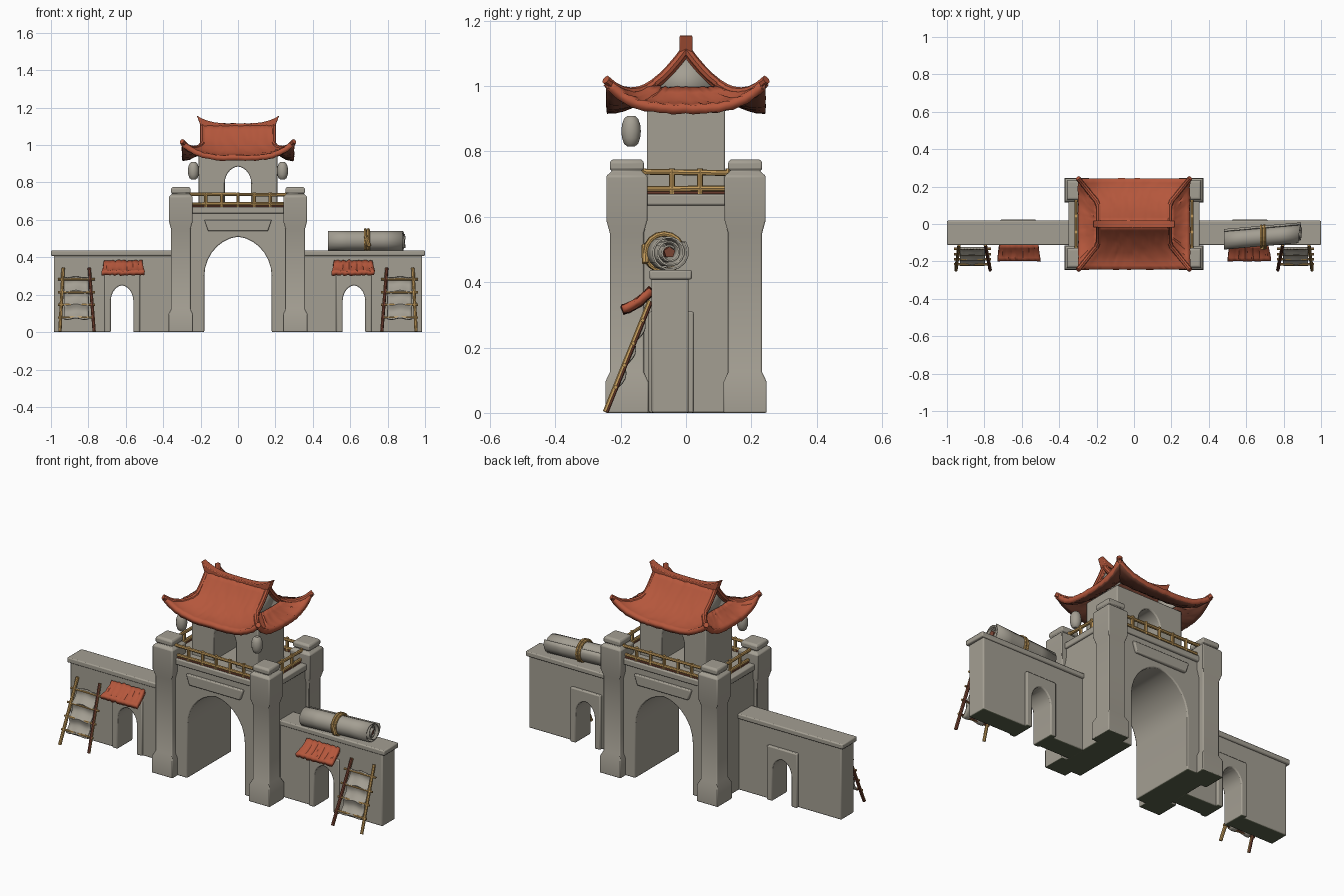
import bpy, bmesh, math, random
from mathutils import Vector

if "Cube" in bpy.data.objects:
    bpy.data.objects.remove(bpy.data.objects["Cube"])
random.seed(4)

def material(name, rgb):
    m = bpy.data.materials.new(name)
    m.diffuse_color = (*rgb, 1)
    m.use_nodes = True
    m.node_tree.nodes["Principled BSDF"].inputs["Base Color"].default_value = m.diffuse_color
    return m

STONE = material("grey_stone", (0.37, 0.345, 0.29))
MOSS = material("dark_moss", (0.10, 0.115, 0.07))
TILE = material("red_tile", (0.46, 0.095, 0.045))
BAMBOO = material("yellow_bamboo", (0.55, 0.33, 0.105))
BROWN = material("red_brown_wood", (0.20, 0.06, 0.035))

def finish(name, bm, mat, bevel=0, solid=0):
    bmesh.ops.recalc_face_normals(bm, faces=bm.faces)
    bm.normal_update()
    if solid and sum(f.normal.z for f in bm.faces) < 0:
        bmesh.ops.reverse_faces(bm, faces=bm.faces)
        bm.normal_update()
    # Second colour: mossy soles on stone, brown rear faces on bamboo, brown undersides on tiles
    for f in bm.faces:
        if mat == STONE and f.normal.z < -.9 and f.calc_center_median().z < .01:
            f.material_index = 1
        if mat == BAMBOO and "ladder" in name and f.normal.y > .45:
            f.material_index = 1
    me = bpy.data.meshes.new(name)
    bm.to_mesh(me)
    bm.free()
    ob = bpy.data.objects.new(name, me)
    bpy.context.collection.objects.link(ob)
    me.materials.append(mat)
    me.materials.append(MOSS if mat == STONE else BROWN)
    bpy.ops.object.select_all(action='DESELECT')
    ob.select_set(True)
    bpy.context.view_layer.objects.active = ob
    bpy.ops.object.shade_smooth_by_angle(angle=math.radians(35))
    if solid:
        s = ob.modifiers.new("thick", 'SOLIDIFY')
        s.thickness, s.offset = solid, 0
        s.material_offset = 1 if mat == TILE else 0
    if bevel:
        b = ob.modifiers.new("soft", 'BEVEL')
        b.width, b.segments, b.limit_method = bevel, 2, 'ANGLE'
    return ob

def extrude_xz(name, pts, y0, y1, mat, bevel=0.006):
    """Front-facing outline pushed from y0 to y1."""
    bm = bmesh.new()
    a = [bm.verts.new((x, y0, z)) for x, z in pts]
    b = [bm.verts.new((x, y1, z)) for x, z in pts]
    bm.faces.new(a)
    bm.faces.new(b[::-1])
    for i in range(len(a)):
        j = (i + 1) % len(a)
        bm.faces.new((a[i], a[j], b[j], b[i]))
    return finish(name, bm, mat, bevel)

def arched(x0, x1, z0, z1, cx, hw, spring, apex, n=14):
    """Rectangle outline with a slightly pointed archway cut in its foot."""
    pts = [(x0, z0), (x0, z1), (x1, z1), (x1, z0), (cx + hw, z0)]
    for i in range(n + 1):
        a = math.pi * i / n
        c, s = math.cos(a), math.sin(a)
        pts.append((cx + hw * c, spring + (apex - spring) * (0.92 * s + 0.08 * (1 - abs(c)))))
    return pts + [(cx - hw, z0)]

def box(name, x0, x1, y0, y1, z0, z1, mat=STONE, bevel=0.006):
    return extrude_xz(name, [(x0, z0), (x0, z1), (x1, z1), (x1, z0)], y0, y1, mat, bevel)

def rods(name, paths, r, mat, sides=8):
    """Round bars following each path of points."""
    bm = bmesh.new()
    for path in paths:
        for p, q in zip(path, path[1:]):
            p, q = Vector(p), Vector(q)
            d = q - p
            res = bmesh.ops.create_cone(bm, cap_ends=True, segments=sides, radius1=r, radius2=r, depth=d.length + r * 0.5)
            rot = d.to_track_quat('Z', 'Y')
            for v in res['verts']:
                v.co = rot @ v.co + (p + q) / 2
    return finish(name, bm, mat)

def sheet(name, f, nu, nv, mat, solid):
    """Grid surface from f(u, v), thickened."""
    bm = bmesh.new()
    g = [[bm.verts.new(f(i / nu, j / nv)) for j in range(nv + 1)] for i in range(nu + 1)]
    for i in range(nu):
        for j in range(nv):
            bm.faces.new((g[i][j], g[i + 1][j], g[i + 1][j + 1], g[i][j + 1]))
    return finish(name, bm, mat, 0, solid)

# Gate body with big archway, lintel plates and floor
extrude_xz("gate_body", arched(-.34, .34, 0, .65, 0, .18, .30, .51), -.2, .2, STONE)
box("gate_floor", -.35, .35, -.212, .212, .635, .67)
for s in (-1, 1):
    y0, y1 = sorted((s * .19, s * .215))
    extrude_xz("lintel_plate", [(-.16, .54), (-.18, .6), (.18, .6), (.16, .54)], y0, y1, STONE)

# Corner pillars: stacked square rings
PROFILE = [(0, .066), (.095, .066), (.125, .052), (.55, .052), (.59, .063), (.725, .063),
           (.74, .045), (.745, .052), (.768, .052), (.776, .044)]
for sx in (-1, 1):
    for sy in (-1, 1):
        bm = bmesh.new()
        rings = [[bm.verts.new((sx * .306 + a * h, sy * .181 + b * h, z))
                  for a, b in ((-1, -1), (1, -1), (1, 1), (-1, 1))] for z, h in PROFILE]
        for r0, r1 in zip(rings, rings[1:]):
            for i in range(4):
                bm.faces.new((r0[i], r0[(i + 1) % 4], r1[(i + 1) % 4], r1[i]))
        bm.faces.new(rings[0])
        bm.faces.new(rings[-1])
        finish("corner_pillar", bm, STONE, 0.006)

# Upper tower
extrude_xz("tower", arched(-.21, .21, .66, .95, 0, .07, .80, .885), -.12, .12, STONE)

# Hip and gable roof
def roof_w(t):
    return .19 + max(0, t - .45) / .55 * .108

def roof_z(t, e):
    return .93 + .177 * (1 - t) ** 1.9 + .082 * abs(e) ** 3.5 * t ** 3

def jitter(e, k):
    return 0 if abs(e) > .97 else .002 * math.sin(k * e) + random.uniform(-.003, .003)

for s in (-1, 1):
    def slope(u, t):
        e = 2 * u - 1
        return (roof_w(t) * e, s * .243 * t, roof_z(t, e) + jitter(e, 50))
    def skirt(u, v):
        e, t = 2 * u - 1, .45 + .55 * v
        return (s * roof_w(t), .243 * t * e, roof_z(t, e) + jitter(e, 40))
    sheet("roof_slope", slope, 32, 10, TILE, .028)
    sheet("roof_skirt", skirt, 24, 6, TILE, .028)
    # Gable wall
    bm = bmesh.new()
    bm.faces.new([bm.verts.new((s * .178, y, z)) for y, z in ((-.11, .975), (.11, .975), (0, 1.1))])
    finish("gable_wall", bm, STONE, 0, .012)
    # Hip ridges
    for sy in (-1, 1):
        rods("hip_ridge", [[(s * roof_w(t), sy * .243 * t, roof_z(t, 1) + .006)
                            for t in [i / 10 for i in range(11)]]], .014, TILE)

# Main ridge with raised ends
def ridge_z(x):
    return 1.095 + .028 * (abs(x) / .22) ** 3
xs = [-.22 + .44 * i / 14 for i in range(15)]
extrude_xz("main_ridge", [(x * .9, ridge_z(x) - .025) for x in xs] +
           [(x, ridge_z(x) + .02 + .014 * (abs(x) / .22) ** 4) for x in xs[::-1]], -.02, .02, TILE, .004)

# Hanging lanterns
for s in (-1, 1):
    bm = bmesh.new()
    bmesh.ops.create_uvsphere(bm, u_segments=12, v_segments=8, radius=1)
    for v in bm.verts:
        v.co = Vector((s * .238 + v.co.x * .03, -.168 + v.co.y * .03, .862 + max(-.85, min(.85, v.co.z)) * .055))
    finish("lantern", bm, STONE)

# Balcony railings on four sides
bars, foot = [], []
for s in (-1, 1):
    for a, b, n in (((-.26, s * .195), (.26, s * .195), 6), ((s * .31, -.13), (s * .31, .13), 3)):
        at = lambda k, z: (a[0] + (b[0] - a[0]) * k, a[1] + (b[1] - a[1]) * k, z)
        bars += [[at(0, .738), at(1, .734)], [at(0, .685), at(1, .687)]]
        foot.append([at(0, .672), at(1, .672)])
        bars += [[at(i / n, .67), at(i / n, .745)] for i in range(n + 1)]
rods("railing", bars, .009, BAMBOO)
rods("railing_foot", foot, .006, BROWN)

# Wings, mirrored left and right
for s in (-1, 1):
    x0, x1 = sorted((s * .33, s * .985))
    c = s * .62
    extrude_xz("wing_wall", arched(x0, x1, 0, .42, c, .06, .17, .25, 10), -.105, .008, STONE)
    x0, x1 = sorted((s * .33, s))
    box("wing_cap", x0, x1, -.112, .018, .408, .437)
    extrude_xz("door_surround", arched(c - .095, c + .095, 0, .31, c, .06, .17, .25, 10), -.114, .024, STONE)
    # Tiled awning over the small door
    def awning(u, v):
        e = 2 * u - 1
        return (s * .615 + e * (.103 + .012 * v), -.105 - .09 * v,
                .375 - .06 * v - .01 * math.sin(math.pi * v) + .003 * math.sin(e * 22) + random.uniform(-.003, .003))
    sheet("awning", awning, 20, 5, TILE, .024)
    # Leaning ladder with a cloth hung on its rungs
    lean = lambda x, t: (s * x, -.245 + .135 * t, .005 + .335 * t)
    rods("ladder_pole", [[lean(.952, 0), lean(.935, 1)], [lean(.769, 0), lean(.795, 1)]], .009, BAMBOO)
    rods("ladder_rung", [[lean(.96, t), lean(.765, t)] for t in (.22, .42, .62, .83)], .006, BAMBOO)
    def cloth(u, v):
        t = .2 + .66 * v
        x, y, z = lean(.798 + .132 * u, t)
        return (x, y - .004 + .018 * abs(math.sin(math.pi * 3 * v)), z - .004 * math.sin(9 * u))
    sheet("ladder_cloth", cloth, 8, 18, STONE, .008)

# Rolled mat lying on the right wing
def on_axis(k):
    return Vector((.482 + .405 * k, -.085 + .035 * k, .491))
def mat_roll(u, v):
    a = 2 * math.pi * 3 * u + .6
    r = .018 + .039 * u
    return on_axis(v + .02 * math.sin(a * .7) * (1 if v > .5 else 0)) + Vector((0, r * math.cos(a), r * math.sin(a)))
sheet("rolled_mat", mat_roll, 48, 4, STONE, .006)
rods("mat_core", [[on_axis(.02), on_axis(.98)]], .018, BROWN, 5)
rods("mat_tie", [[on_axis(k) + Vector((0, .057 * math.cos(i * math.pi / 8), .057 * math.sin(i * math.pi / 8)))
                  for i in range(17)] for k in (.49, .53)], .008, BAMBOO)
rods("tie_knot", [[on_axis(.5) + Vector((0, -.058, .02)), on_axis(.54) + Vector((0, -.058, -.03))]], .011, BAMBOO)
